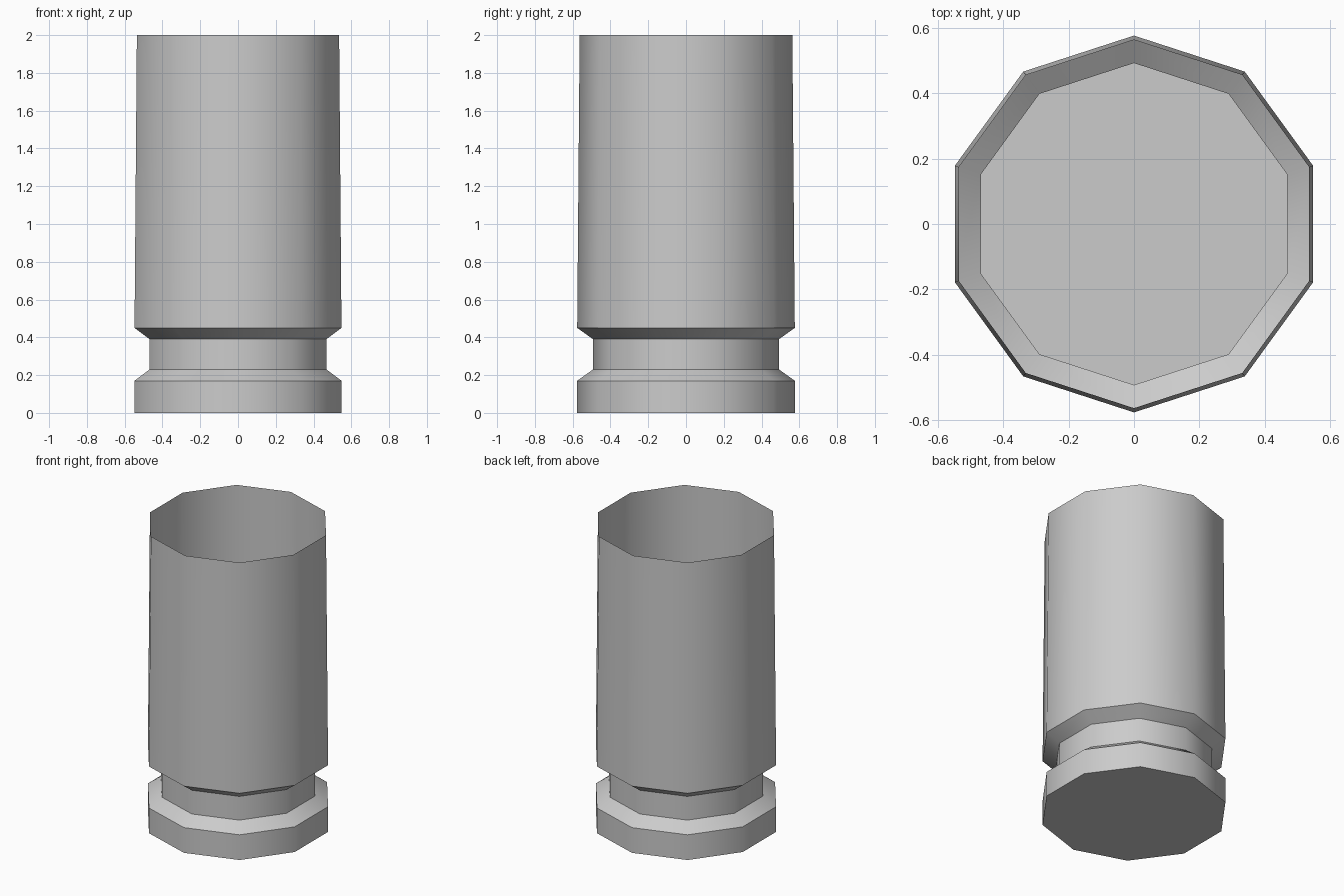
import bpy, bmesh, math

if "Cube" in bpy.data.objects:
    bpy.data.objects.remove(bpy.data.objects["Cube"])

SIDES = 10
# outer profile from base to open mouth: (radius, height)
PROFILE = [(0.576, 0.0), (0.576, 0.17), (0.492, 0.23),
           (0.492, 0.39), (0.576, 0.45), (0.563, 2.0)]

# open, single-walled casing with a groove above the base rim
bm = bmesh.new()
rings = []
for r, z in PROFILE:
    angles = [math.pi / 2 + 2 * math.pi * i / SIDES for i in range(SIDES)]
    rings.append([bm.verts.new((r * math.cos(a), r * math.sin(a), z)) for a in angles])
for low, high in zip(rings, rings[1:]):
    for i in range(SIDES):
        j = (i + 1) % SIDES
        bm.faces.new((low[i], low[j], high[j], high[i]))

# closed base
bm.faces.new(rings[0][::-1])

mesh = bpy.data.meshes.new("casing")
bm.to_mesh(mesh)
bm.free()
casing = bpy.data.objects.new("casing", mesh)
bpy.context.collection.objects.link(casing)

# round the sides, keep the groove edges crisp
bpy.context.view_layer.objects.active = casing
casing.select_set(True)
bpy.ops.object.shade_smooth_by_angle(angle=math.radians(37))
